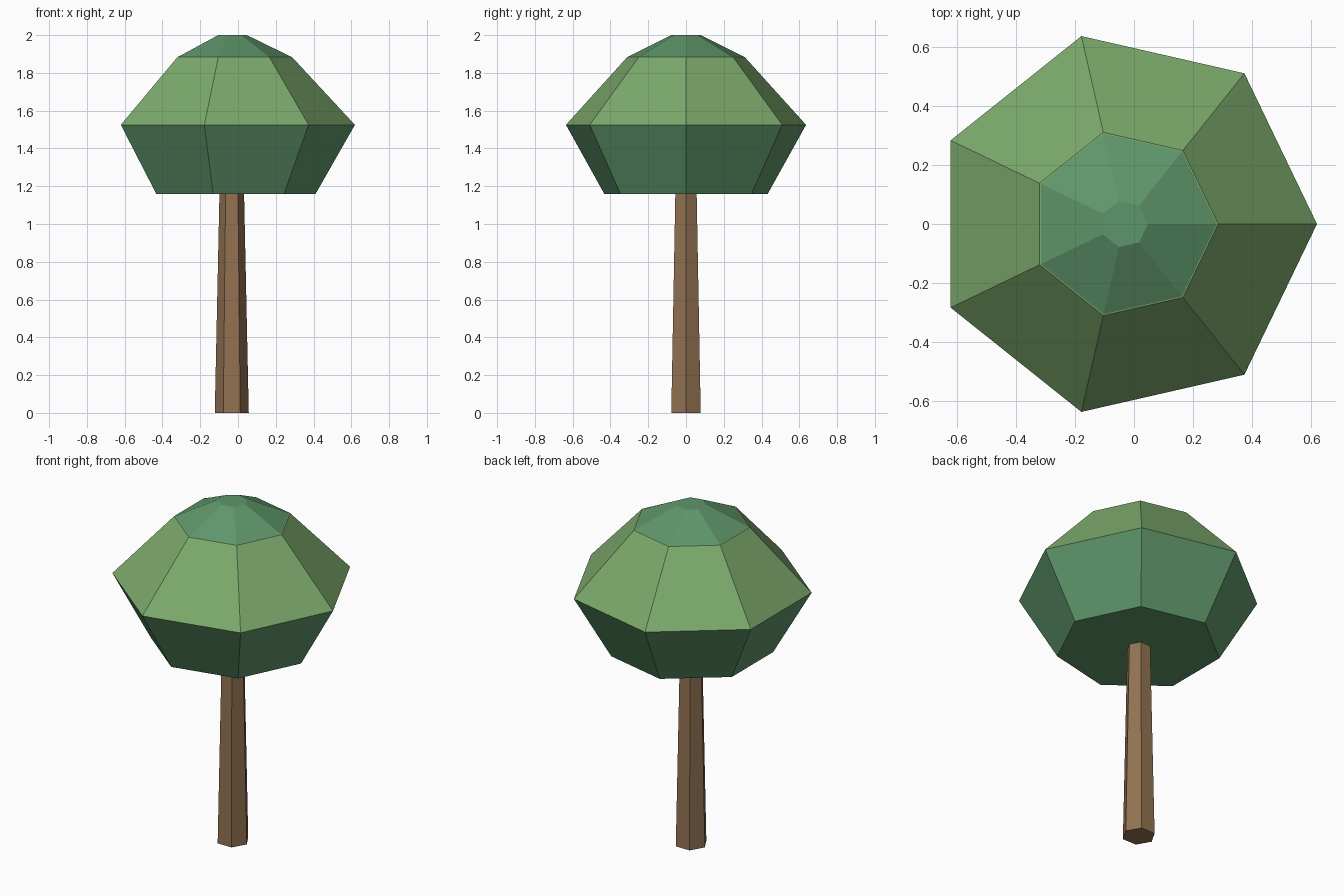
import bpy
import bmesh
from math import cos, sin, tau

cube = bpy.data.objects.get("Cube")
if cube:
    bpy.data.objects.remove(cube, do_unlink=True)

CENTRE_X = -0.033


def make_material(name, srgb):
    linear = [((c / 255 + 0.055) / 1.055) ** 2.4 for c in srgb]
    mat = bpy.data.materials.new(name)
    mat.use_nodes = True
    mat.diffuse_color = (*linear, 1)
    mat.node_tree.nodes["Principled BSDF"].inputs["Base Color"].default_value = (*linear, 1)
    return mat


bark = make_material("bark brown", (146, 114, 82))
deep_green = make_material("deep green", (95, 150, 106))
light_green = make_material("light green", (124, 170, 108))


def lofted_part(name, sides, profile, material):
    """Closed solid through stacked polygon rings given as (radius, height)."""
    bm = bmesh.new()
    rings = []
    for radius, z in profile:
        rings.append([bm.verts.new((CENTRE_X + radius * cos(tau * i / sides),
                                    radius * sin(tau * i / sides), z))
                      for i in range(sides)])
    for low, high in zip(rings, rings[1:]):
        for i in range(sides):
            j = (i + 1) % sides
            bm.faces.new((low[i], low[j], high[j], high[i]))
    bm.faces.new(reversed(rings[0]))
    bm.faces.new(rings[-1])
    mesh = bpy.data.meshes.new(name)
    bm.to_mesh(mesh)
    bm.free()
    mesh.materials.append(material)
    obj = bpy.data.objects.new(name, mesh)
    bpy.context.collection.objects.link(obj)
    return obj


# Tapered six-sided trunk
lofted_part("trunk", 6, [(0.09, 0), (0.065, 1.17)], bark)

# Seven-sided crown: dark underside, light shoulder, dark cap inside a thin rim
crown = lofted_part("crown", 7, [(0.444, 1.16), (0.652, 1.525), (0.318, 1.885),
                                 (0.313, 1.886), (0.08, 2.0)], deep_green)
crown.data.materials.append(light_green)
for face in crown.data.polygons:
    if 1.53 < face.center.z < 1.89:
        face.material_index = 1
